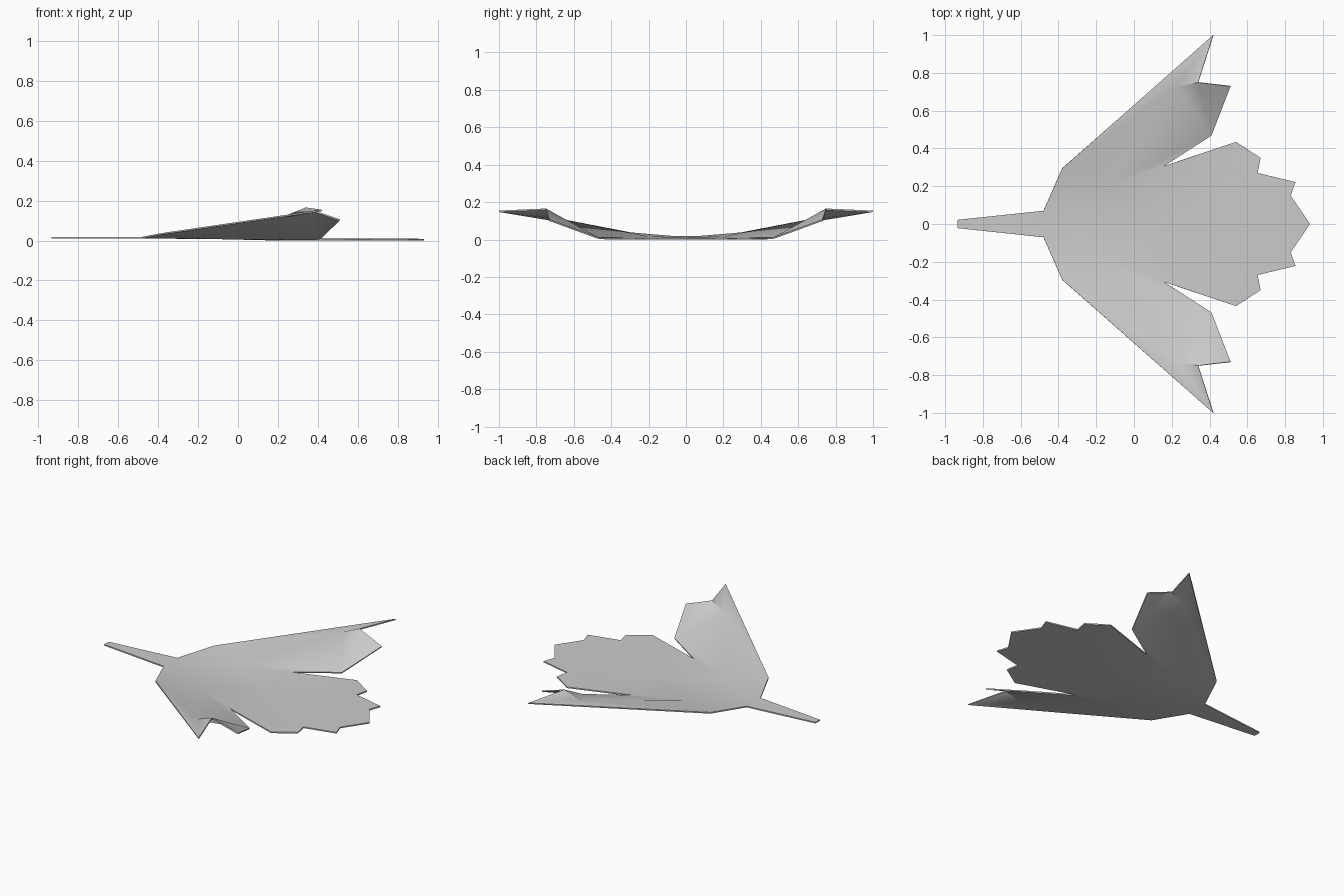
import bpy, bmesh

if "Cube" in bpy.data.objects:
    bpy.data.objects.remove(bpy.data.objects["Cube"])

# Half outline of the folded sheet (y > 0), mirrored later
P = {
    # neck
    "nose_mid": (-.935, 0, .015), "nose": (-.935, .022, .015),
    "neck": (-.48, .07, .015), "neck_mid": (-.48, 0, .015),
    # wing
    "shoulder": (-.38, .295, .034), "fold_in": (-.14, .20, .012),
    "fold_out": (.23, .73, .118), "tip": (.42, 1.0, .151),
    "notch": (.34, .75, .162), "feather": (.51, .73, .103),
    "elbow": (.41, .47, .008), "root": (.16, .307, .005),
    # tail fan
    "body_mid": (.16, 0, .008), "fan_a": (.54, .435, .005),
    "fan_b": (.67, .35, .005), "fan_c": (.655, .27, .005),
    "fan_d": (.855, .222, .005), "fan_e": (.83, .15, .005),
    "fan_end": (.932, 0, .005),
}
FACES = [
    "nose_mid neck_mid neck nose",
    "neck_mid fold_in shoulder neck",
    "neck_mid body_mid root fold_in",
    "shoulder fold_in fold_out", "shoulder fold_out tip",
    "fold_out notch tip",
    "fold_in root elbow", "fold_in elbow fold_out",
    "elbow notch fold_out", "elbow feather notch",
    "body_mid fan_end fan_e fan_d fan_c fan_b fan_a root",
]

bm = bmesh.new()
v = {k: bm.verts.new(c) for k, c in P.items()}
for f in FACES:
    bm.faces.new([v[k] for k in f.split()])
bm.normal_update()
bmesh.ops.triangulate(bm, faces=bm.faces[:])
mesh = bpy.data.meshes.new("winged_sheet")
bm.to_mesh(mesh)
bm.free()
ob = bpy.data.objects.new("winged_sheet", mesh)
bpy.context.collection.objects.link(ob)

# Other half and sheet thickness
m = ob.modifiers.new("mirror", 'MIRROR')
m.use_axis = (False, True, False)
m.use_clip = True
s = ob.modifiers.new("thickness", 'SOLIDIFY')
s.thickness = .008
s.offset = 0

bpy.context.view_layer.objects.active = ob
ob.select_set(True)
for name in ("mirror", "thickness"):
    bpy.ops.object.modifier_apply(modifier=name)
bpy.ops.object.shade_smooth_by_angle(angle=.7)
